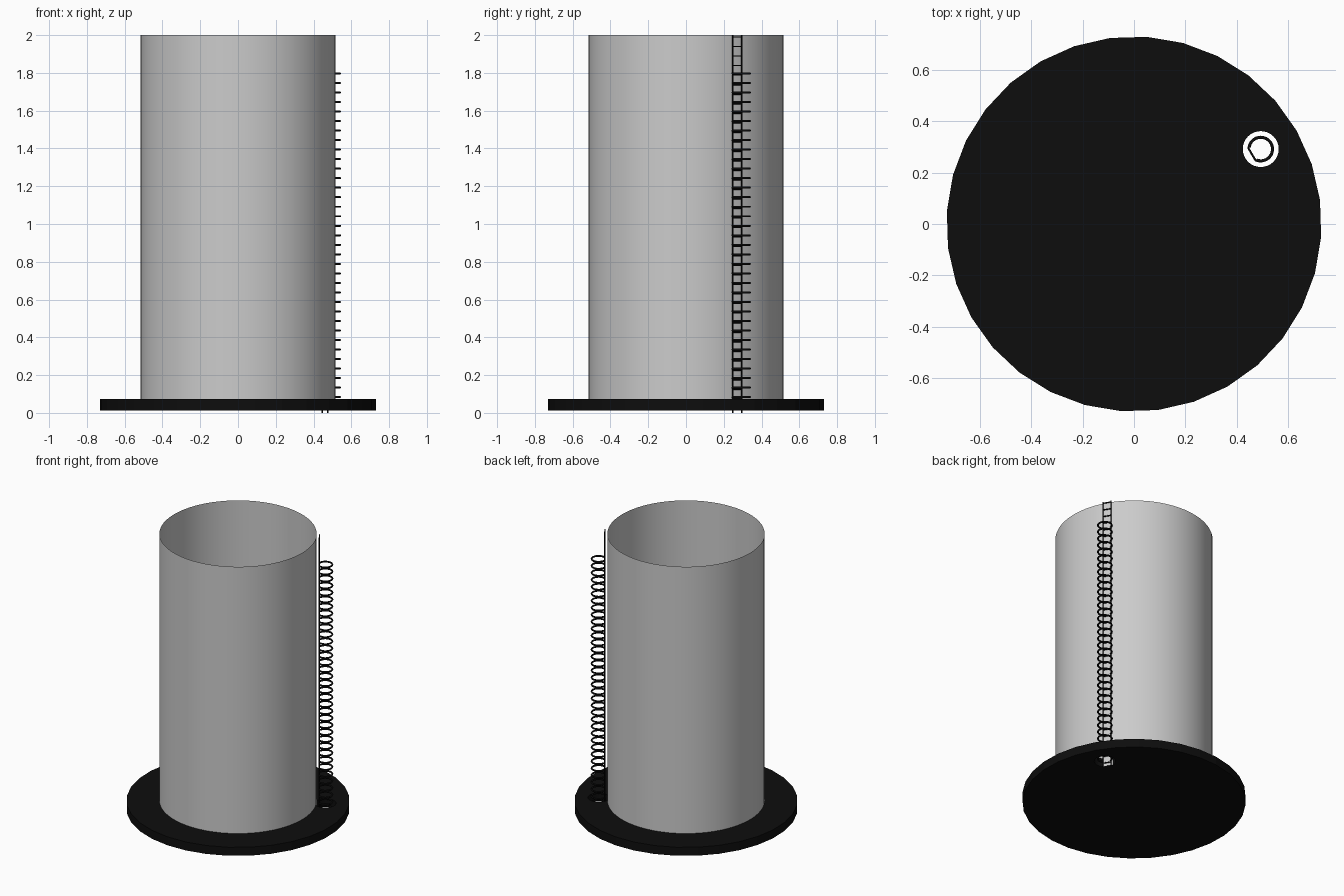
import bpy, bmesh, math
from mathutils import Vector

if "Cube" in bpy.data.objects:
    bpy.data.objects.remove(bpy.data.objects["Cube"])

black = bpy.data.materials.new("black_paint")
black.diffuse_color = (0.004, 0.004, 0.004, 1)
black.use_nodes = True
black.node_tree.nodes["Principled BSDF"].inputs["Base Color"].default_value = black.diffuse_color

CX, CY = 0.494, 0.292                  # cage axis
A = math.atan2(CY, CX)                 # direction of the ladder around the tank
PITCH = 0.0504

def cylinder(name, r, z0, z1, sides, loc=(0, 0), rot=0, cap='NGON'):
    bpy.ops.mesh.primitive_cylinder_add(vertices=sides, radius=r, depth=z1 - z0, end_fill_type=cap,
                                        location=(loc[0], loc[1], (z0 + z1) / 2), rotation=(0, 0, rot))
    ob = bpy.context.object
    ob.name = name
    return ob

def wires(name, paths, r, res):
    cu = bpy.data.curves.new(name, 'CURVE')
    cu.dimensions = '3D'
    cu.bevel_depth = r
    cu.bevel_resolution = res
    cu.use_fill_caps = True
    for pts in paths:
        sp = cu.splines.new('POLY')
        sp.points.add(len(pts) - 1)
        for p, c in zip(sp.points, pts):
            p.co = (*c, 1)
    ob = bpy.data.objects.new(name, cu)
    bpy.context.collection.objects.link(ob)
    cu.materials.append(black)
    return ob

# Open-topped tank wall
tank = cylinder("tank_wall", 0.515, 0.012, 2.0, 64, cap='NOTHING')
bpy.ops.object.shade_smooth_by_angle()

# Base disc with a round opening under the ladder
base = cylinder("base_disc", 0.731, 0.012, 0.073, 32, rot=math.radians(-3.9))
base.data.materials.append(black)
cutter = cylinder("opening_cutter", 0.07, -0.1, 0.2, 32, (CX, CY))
cutter.data.materials.append(black)
cutter.hide_render = True
cutter.hide_set(True)
mod = base.modifiers.new("opening", 'BOOLEAN')
mod.operation = 'DIFFERENCE'
mod.solver = 'EXACT'
mod.object = cutter

# Ladder: two rails and evenly spaced rungs
mid = Vector((math.cos(A), math.sin(A), 0)) * 0.534
side = Vector((-math.sin(A), math.cos(A), 0)) * 0.028
up = Vector((0, 0, 1))
rails = [[mid + s * side, mid + s * side + up * 2] for s in (-1, 1)]
wires("ladder_rails", rails, 0.004, 1)
rungs = [[mid - side + up * z, mid + side + up * z]
         for z in (1.99 - i * PITCH for i in range(40))]
wires("ladder_rungs", rungs, 0.004, 1)

# Safety cage hoops, open towards the ladder
def hoop(z):
    gap = math.radians(38)
    n = 24
    angles = [A + math.pi + gap + (2 * math.pi - 2 * gap) * i / n for i in range(n + 1)]
    return [Vector((CX + 0.046 * math.cos(a), CY + 0.046 * math.sin(a), z)) for a in angles]

wires("cage_hoops", [hoop(1.797 - i * PITCH) for i in range(36)], 0.006, 1)
